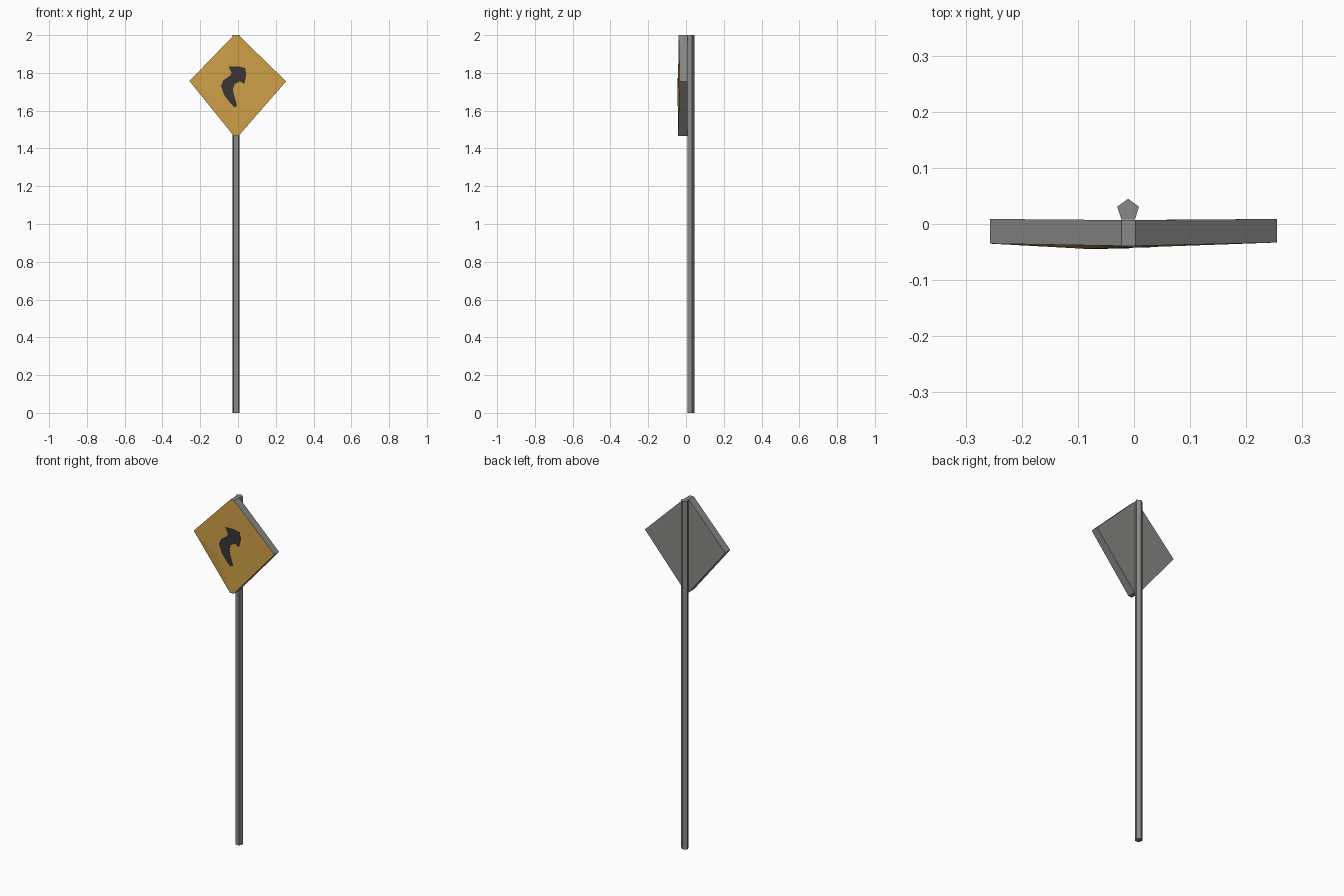
import bpy, bmesh, math
from mathutils import Vector
from mathutils.bvhtree import BVHTree

if "Cube" in bpy.data.objects:
    bpy.data.objects.remove(bpy.data.objects["Cube"])


def material(name, rgb):
    m = bpy.data.materials.new(name)
    m.diffuse_color = (*rgb, 1)
    m.use_nodes = True
    m.node_tree.nodes["Principled BSDF"].inputs["Base Color"].default_value = m.diffuse_color
    return m


grey = material("grey metal", (0.25, 0.255, 0.24))
amber = material("amber paint", (0.62, 0.35, 0.065))
dark = material("dark paint", (0.04, 0.036, 0.032))


def finish(bm, name, mats):
    bmesh.ops.recalc_face_normals(bm, faces=bm.faces)
    me = bpy.data.meshes.new(name)
    bm.to_mesh(me)
    bm.free()
    ob = bpy.data.objects.new(name, me)
    bpy.context.collection.objects.link(ob)
    for m in mats:
        me.materials.append(m)
    return ob


def prism(front, back):
    """Closed band between two matching loops, with the back capped."""
    bm = bmesh.new()
    f = [bm.verts.new(p) for p in front]
    b = [bm.verts.new(p) for p in back]
    n = len(f)
    for i in range(n):
        j = (i + 1) % n
        bm.faces.new((f[i], f[j], b[j], b[i]))
    bm.faces.new(b)
    return bm, f


# Five-sided post
R, cx, cy = 0.0205, -0.0105, 0.0245
ring = [(cx + R * math.cos(math.radians(90 + 72 * k)),
         cy + R * math.sin(math.radians(90 + 72 * k))) for k in range(5)]
bm, top = prism([(x, y, 2) for x, y in ring], [(x, y, 0) for x, y in ring])
bm.faces.new(top)
finish(bm, "post", [grey])

# Diamond sign panel: blunt top and bottom, slightly bulged painted front
outline = [(-0.257, 1.757, -0.035, 0.009), (-0.022, 1.466, -0.042, 0.007),
           (0.002, 1.466, -0.042, 0.007), (0.255, 1.755, -0.033, 0.009),
           (0.003, 2.0, -0.039, 0.007), (-0.022, 2.0, -0.039, 0.007)]
bm, rim = prism([(x, yf, z) for x, z, yf, yb in outline],
                [(x, yb, z) for x, z, yf, yb in outline])
hub = bm.verts.new((-0.1, -0.0435, 1.66))
for i in range(len(rim)):
    face = bm.faces.new((rim[i], rim[(i + 1) % len(rim)], hub))
    face.material_index = 1
bm.normal_update()
tree = BVHTree.FromBMesh(bm)
finish(bm, "sign_panel", [grey, amber])

# Curved arrow: thin plate following the panel front
arrow = [(-0.004, 1.625), (-0.02, 1.618), (-0.038, 1.637), (-0.072, 1.68),
         (-0.09, 1.73), (-0.078, 1.76), (-0.04, 1.787), (-0.034, 1.8),
         (-0.05, 1.835), (0.0, 1.835), (0.04, 1.825), (0.043, 1.785),
         (0.034, 1.742), (0.01, 1.755), (-0.018, 1.74), (-0.027, 1.71),
         (-0.016, 1.665)]


def on_panel(x, z, lift):
    hit = tree.ray_cast(Vector((x, -1, z)), Vector((0, 1, 0)))[0]
    return (x, hit.y - lift, z)


bm, face = prism([on_panel(x, z, 0.002) for x, z in arrow],
                 [on_panel(x, z, -0.003) for x, z in arrow])
bm.faces.new(face)
finish(bm, "curve_arrow", [dark])
